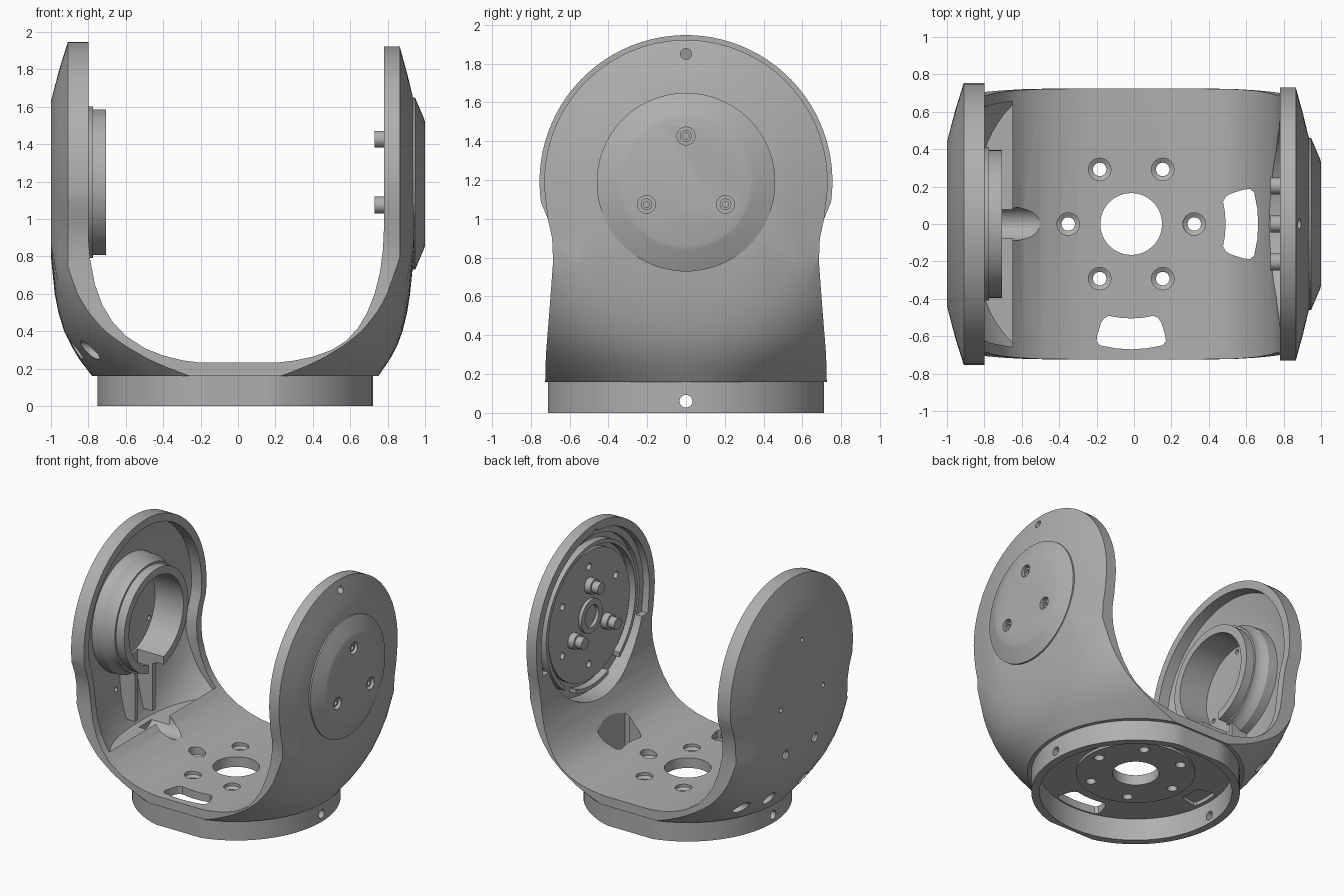
import bpy, bmesh
from math import cos, sin, radians, pi

if "Cube" in bpy.data.objects:
    bpy.data.objects.remove(bpy.data.objects["Cube"])

GREY = (0.43, 0.43, 0.43, 1)
mat = bpy.data.materials.new("machined grey")
mat.use_nodes = True
mat.diffuse_color = GREY
mat.node_tree.nodes["Principled BSDF"].inputs["Base Color"].default_value = GREY
C = 1.192      # height of the arm axis
MID = -0.015   # x of the base axis


def loft(name, loops, closed=False):
    """Skin a row of matching loops, capped or closed into a tube."""
    bm = bmesh.new()
    rows = [[bm.verts.new(p) for p in loop] for loop in loops]
    n = len(rows[0])
    for a, b in zip(rows, rows[1:] + ([rows[0]] if closed else [])):
        for i in range(n):
            j = (i + 1) % n
            bm.faces.new((a[i], a[j], b[j], b[i]))
    if not closed:
        bm.faces.new(rows[0])
        bm.faces.new(rows[-1])
    bmesh.ops.recalc_face_normals(bm, faces=bm.faces)
    mesh = bpy.data.meshes.new(name)
    bm.to_mesh(mesh)
    bm.free()
    mesh.materials.append(mat)
    obj = bpy.data.objects.new(name, mesh)
    bpy.context.scene.collection.objects.link(obj)
    return obj


def turn(name, axis, centre, profile, closed=False, seg=64):
    """Turned part: profile is (radius, position along axis)."""
    u, v = centre
    loops = []
    for r, t in profile:
        ring = [(u + r * cos(2 * pi * i / seg), v + r * sin(2 * pi * i / seg)) for i in range(seg)]
        loops.append([(t, p, q) if axis == "x" else (p, q, t) for p, q in ring])
    return loft(name, loops, closed)


def rod(axis, centre, r, t0, t1, seg=32, name="cutter"):
    return turn(name, axis, centre, [(r, t0), (r, t1)], seg=seg)


def box(x0, x1, y0, y1, z0, z1, name="cutter"):
    return loft(name, [[(x0, y0, z), (x1, y0, z), (x1, y1, z), (x0, y1, z)] for z in (z0, z1)])


def sector(r0, r1, mid, half, z0, z1):
    """Curved window cutter around the base axis, with eased corners."""
    ease = [(0, 0), (0, .4), (0, .8), (.12, .95), (.3, 1), (.7, 1), (.9, .97), (1, .85), (1, .4)]
    pts = []
    for side, row in ((-1, ease), (1, [(1, 0)] + ease[:0:-1])):
        for f, w in row:
            r, a = r0 + (r1 - r0) * f, radians(mid + side * half * w)
            pts.append((MID + r * cos(a), r * sin(a)))
    return loft("cutter", [[(x, y, z) for x, y in pts] for z in (z0, z1)])


def cut(obj, *tools, op="DIFFERENCE"):
    """Apply booleans and discard the tools."""
    for tool in tools:
        m = obj.modifiers.new("cut", "BOOLEAN")
        m.operation, m.object, m.solver = op, tool, "EXACT"
    bpy.context.view_layer.update()
    ev = obj.evaluated_get(bpy.context.evaluated_depsgraph_get())
    mesh = bpy.data.meshes.new_from_object(ev)
    obj.modifiers.clear()
    obj.data = mesh
    for tool in tools:
        bpy.data.objects.remove(tool)
    return obj


def silhouette(x, r, s=1, d=0):
    """Side outline of an arm at x, scaled by s and inset by d."""
    side = [(.73, 0), (.722, .3), (.702, .55), (.685, .78), (.69, .9), (.712, 1.0)]
    pts = [(w - d, z) for w, z in side]
    for k in range(50):
        a = radians(-8 + 4 * k)
        pts.append(((r - d) * cos(a), C + (r - d) * sin(a)))
    pts += [(d - w, z) for w, z in reversed(side)]
    return [(x, y * s, C + (z - C) * s if z > C else z) for y, z in pts]


def skirt(d=0):
    """Round base outline blending upward into the broad arms."""
    levels = [(.16, -.015, .765, 2), (.25, -.018, .83, 2.25), (.32, -.02, .87, 2.45),
              (.4, -.025, .905, 2.7), (.5, -.028, .932, 3), (.6, -.03, .95, 3.3),
              (.85, -.03, .975, 4), (1.2, -.03, .99, 8), (2.2, -.03, 1.0, 14)]
    loops = []
    for z, cx, R, n in levels:
        loop = []
        for k in range(96):
            c, s = cos(2 * pi * k / 96), sin(2 * pi * k / 96)
            q = (R - d) / (abs(c) ** n + abs(s) ** n) ** (1 / n)
            loop.append((cx + q * c, q * s, z))
        loops.append(loop)
    return loft("cutter", loops)


def three(radius):
    return [(radius * cos(radians(a)), C + radius * sin(radians(a))) for a in (90, 210, 330)]


# Yoke body: domed arms joined by a curved floor
L, R = .755, .73
body = loft("yoke_body", [
    silhouette(-1, L, .58), silhouette(-.957, L, .8), silhouette(-.91, L),
    silhouette(-.05, L), silhouette(.05, R), silhouette(.865, R),
    silhouette(.905, R, .8), silhouette(.94, R, .6)])
cut(body, skirt(), op="INTERSECT")
inner = [(-.8, 2.3), (-.8, .9), (-.79, .78), (-.765, .65), (-.725, .54), (-.67, .45), (-.6, .375),
         (-.5, .31), (-.4, .27), (-.3, .245), (-.2, .232), (.2, .232), (.3, .243), (.4, .264),
         (.5, .3), (.58, .35), (.64, .415), (.69, .5), (.73, .6), (.76, .72), (.775, .84),
         (.78, .95), (.78, 2.3)]
cut(body, loft("cutter", [[(x, y, z) for x, z in inner] for y in (-1, 1)]))

# Hollow behind the rim of each arm
hollow = loft("cutter", [silhouette(-.95, L, .6, .05), silhouette(-.92, L, .82, .05),
                         silhouette(-.885, L, .98, .05), silhouette(-.5, L, 1, .05)])
cut(hollow, skirt(.06), box(-1.1, -.65, -1, 1, .36, 2.3), op="INTERSECT")
cut(body, hollow)
shallow = loft("cutter", [silhouette(.83, R, .97, .05), silhouette(.6, R, 1, .05)])
cut(shallow, box(.6, 1, -1, 1, .98, 2.3), op="INTERSECT")
cut(body, shallow)
cut(body, rod("x", (0, C), .61, .6, .868, 64))

# Cable trough, arm holes and lower slots
cut(body, rod("x", (0, .4), .088, -.8, -.47))
cut(body, rod("x", (0, 1.85), .028, .7, 1.1))
for p in three(.3):
    cut(body, rod("x", p, .018, -1.1, -.9))
for side in (-1, 1):
    cut(body, turn("cutter", "x", (side * .18, .66),
                   [(.035, -1.1), (.035, -.965), (.018, -.95), (.018, -.8)], seg=32))
    for y, depth in ((.21, -.74), (.45, -.64)):
        cut(body, rod("x", (side * y, .3), .05, -1.1, depth))

# Base ring with side flats, open underneath up to the floor
ring = [(MID + .737 * cos(2 * pi * k / 96), max(-.71, min(.71, .737 * sin(2 * pi * k / 96))))
        for k in range(96)]
base = loft("base_ring", [[(x, y, z) for x, y in ring] for z in (0, .17)])
cut(base, rod("z", (MID, 0), .68, -.1, .3, 96))
cut(base, rod("x", (0, .06), .033, -1, 1))
cut(body, rod("z", (MID, 0), .68, -.1, .172, 96))
cut(body, rod("z", (MID, 0), .42, .153, .19, 64), op="UNION")

# Floor openings
cut(body, rod("z", (MID, 0), .165, -.1, .5, 64))
cut(body, sector(.505, .679, 0, 17, -.1, .8))
cut(body, sector(.505, .67, -90, 17, -.1, .8))
cut(body, sector(.5, .65, 180, 10, -.1, .2))
for k in range(6):
    a = radians(60 * k)
    cut(body, turn("cutter", "z", (MID + .337 * cos(a), .337 * sin(a)),
                   [(.036, -.1), (.036, .195), (.06, .21), (.06, .5)], seg=32))

# Open bearing ring inside the right-hand arm
bearing = turn("bearing_ring", "x", (0, C), [
    (.45, -.965), (.445, -.87), (.42, -.83), (.41, -.805), (.41, -.775), (.395, -.775),
    (.395, -.705), (.335, -.705), (.335, -.965)], closed=True)
cut(bearing, box(-.93, -.6, -.09, .09, .6, 1.0))
ribs = [box(-.93, -.8, *ys, .42, .8, "channel_rib") for ys in ((.09, .125), (-.125, -.09))]

# Mounting deck inside the left-hand arm
deck = rod("x", (0, C), .5, .835, .89, 64, "mounting_deck")
for k in range(6):
    a = radians(60 * k + 30)
    cut(deck, rod("x", (.38 * cos(a), C + .38 * sin(a)), .026, .8, .87))
collar = turn("deck_collar", "x", (0, C), [(.565, .88), (.565, .81), (.535, .81), (.535, .88)], closed=True)
cut(collar, box(.7, .866, .2, .34, .6, 1), box(.7, .866, -.34, -.2, .6, 1))
hub = turn("deck_hub", "x", (0, C), [(.13, .86), (.13, .81), (.085, .81), (.085, .86)], closed=True)
pins = [turn("locating_pin", "x", p, [(.06, .86), (.06, .785), (.045, .785), (.045, .73)], seg=32)
        for p in three(.235)]

# Outer cover plate with counterbored screws
cover = turn("cover_plate", "x", (0, C - .003), [(.46, .9), (.46, .947), (.35, .994), (.33, 1.0)], seg=96)
screws = []
for p in three(.235):
    cut(cover, rod("x", p, .046, .965, 1.1))
    screws.append(turn("cover_screw", "x", p, [(.03, .95), (.03, .985), (.016, .985), (.016, .95)], True, 24))

# Smooth shading with sharp edges kept
bpy.ops.object.select_all(action="DESELECT")
for obj in [body, base, bearing, deck, collar, hub, cover] + ribs + pins + screws:
    obj.select_set(True)
bpy.context.view_layer.objects.active = body
bpy.ops.object.shade_smooth_by_angle(angle=radians(28))
